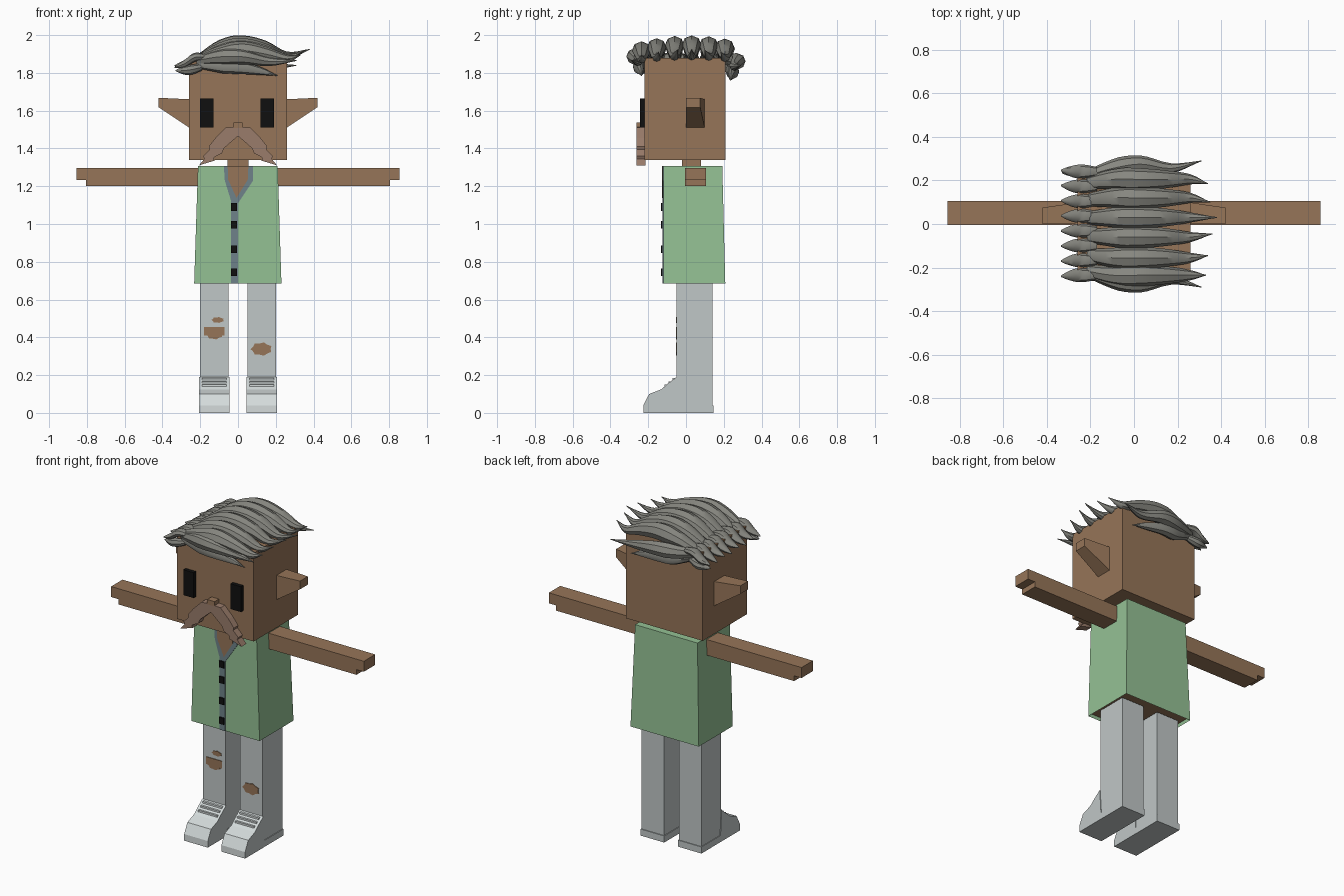
import bpy
import bmesh
import math
from mathutils import Vector

if bpy.data.objects.get("Cube"):
    bpy.data.objects.remove(bpy.data.objects["Cube"])


def material(name, rgb):
    m = bpy.data.materials.new(name)
    m.use_nodes = True
    m.diffuse_color = (*rgb, 1)
    m.node_tree.nodes["Principled BSDF"].inputs["Base Color"].default_value = (*rgb, 1)
    return m


SKIN = material("skin brown", (0.305, 0.178, 0.098))
GREEN = material("vest green", (0.296, 0.533, 0.296))
TRIM = material("slate trim", (0.156, 0.223, 0.251))
CLOTH = material("trouser grey", (0.527, 0.571, 0.571))
SHOE = material("shoe light grey", (0.66, 0.71, 0.71))
BLACK = material("black", (0.005, 0.005, 0.005))
TACHE = material("moustache brown", (0.32, 0.2, 0.145))
HAIR = material("hair grey", (0.242, 0.242, 0.216))


def finish(name, bm, *mats):
    bmesh.ops.recalc_face_normals(bm, faces=bm.faces[:])
    mesh = bpy.data.meshes.new(name)
    bm.to_mesh(mesh)
    bm.free()
    for m in mats:
        mesh.materials.append(m)
    ob = bpy.data.objects.new(name, mesh)
    bpy.context.collection.objects.link(ob)
    return ob


def extrude_profile(bm, start, step):
    face = bm.faces.new([bm.verts.new(p) for p in start])
    res = bmesh.ops.extrude_face_region(bm, geom=[face], use_keep_orig=True)
    moved = [v for v in res["geom"] if isinstance(v, bmesh.types.BMVert)]
    bmesh.ops.translate(bm, vec=step, verts=moved)


def front_shape(name, pts, y0, y1, mat):
    """Outline in x and z, given depth from y0 to y1."""
    bm = bmesh.new()
    extrude_profile(bm, [(x, y0, z) for x, z in pts], (0, y1 - y0, 0))
    return finish(name, bm, mat)


def box(name, x, y, z, mat):
    pts = [(x[0], z[0]), (x[1], z[0]), (x[1], z[1]), (x[0], z[1])]
    return front_shape(name, pts, y[0], y[1], mat)


def smooth_path(keys, steps=4):
    """Catmull-Rom interpolation through the key points."""
    k = [Vector(p) for p in keys]
    k = [k[0] * 2 - k[1]] + k + [k[-1] * 2 - k[-2]]
    out = []
    for a, b, c, d in zip(k, k[1:], k[2:], k[3:]):
        for i in range(steps):
            t = i / steps
            out.append((b * 2 + (c - a) * t + (a * 2 - b * 5 + c * 4 - d) * t * t
                        + (b * 3 - a - c * 3 + d) * t ** 3) / 2)
    return out + [k[-2]]


def lock(name, keys, width, height, taper, sides=8):
    """Hair lock: path swept with a tapering oval section."""
    bm = bmesh.new()
    path = smooth_path(keys)
    rings = []
    for i, p in enumerate(path):
        t = i / (len(path) - 1)
        r = taper(t)
        rings.append([bm.verts.new((p.x, p.y + width * r * math.cos(a), p.z + height * r * math.sin(a)))
                      for a in (2 * math.pi * j / sides for j in range(sides))])
    for a, b in zip(rings, rings[1:]):
        for j in range(sides):
            n = (j + 1) % sides
            bm.faces.new((a[j], a[n], b[n], b[j]))
    bm.faces.new(rings[0])
    bm.faces.new(rings[-1])
    ob = finish(name, bm, HAIR)
    bpy.context.view_layer.objects.active = ob
    ob.select_set(True)
    bpy.ops.object.shade_smooth_by_angle(angle=math.radians(40))
    ob.select_set(False)


# Head, neck and face
box("head", (-0.26, 0.26), (-0.22, 0.21), (1.34, 1.88), SKIN)
box("neck", (-0.055, 0.055), (-0.02, 0.08), (1.28, 1.35), SKIN)
box("nose", (-0.025, 0.025), (-0.262, -0.21), (1.508, 1.537), SKIN)
box("right_eye", (-0.2, -0.13), (-0.243, -0.21), (1.51, 1.665), BLACK)
box("left_eye", (0.12, 0.19), (-0.243, -0.21), (1.51, 1.665), BLACK)

TACHE_HALF = [(0, 1.515), (0.065, 1.51), (0.12, 1.455), (0.155, 1.41), (0.15, 1.395),
              (0.185, 1.36), (0.178, 1.345), (0.207, 1.31), (0.16, 1.325), (0.125, 1.335),
              (0.128, 1.352), (0.085, 1.375), (0.075, 1.4), (0.03, 1.44), (0, 1.465)]
EAR = [(0.25, 1.505), (0.42, 1.618), (0.42, 1.668), (0.25, 1.66)]

for side, s in (("left", 1), ("right", -1)):
    front_shape(side + "_moustache", [(s * x, z) for x, z in TACHE_HALF], -0.262, -0.215, TACHE)
    ear = front_shape(side + "_ear", [(s * x, z) for x, z in EAR], 0, 0.1, SKIN)
    for v in ear.data.vertices:
        if abs(v.co.x) > 0.4 and v.co.y > 0.05:
            v.co.y = 0.075
    # Arm with a stepped hand end
    arm = [(0.2, 1.2), (0.805, 1.2), (0.805, 1.232), (0.855, 1.232), (0.855, 1.296), (0.2, 1.296)]
    front_shape(side + "_arm", [(s * x, z) for x, z in arm], -0.005, 0.105, SKIN)

# Vest: tapered box with a recessed skin-coloured underside
bm = bmesh.new()
low = [bm.verts.new((x, y, 0.685)) for x, y in ((-0.232, -0.12), (0.23, -0.12), (0.23, 0.208), (-0.232, 0.208))]
top = [bm.verts.new((x, y, 1.307)) for x, y in ((-0.212, -0.12), (0.21, -0.12), (0.21, 0.192), (-0.212, 0.192))]
bm.faces.new(top)
under = bm.faces.new(low)
for i in range(4):
    j = (i + 1) % 4
    bm.faces.new((low[i], low[j], top[j], top[i]))
bmesh.ops.recalc_face_normals(bm, faces=bm.faces[:])
bmesh.ops.inset_individual(bm, faces=[under], thickness=0.005, depth=-0.02)
under.material_index = 1
finish("vest", bm, GREEN, SKIN)

# Neckline, button strip and buttons
front_shape("collar_trim", [(-0.075, 1.307), (-0.07, 1.23), (-0.036, 1.12), (0, 1.11),
                            (0.08, 1.23), (0.08, 1.307)], -0.124, -0.117, TRIM)
front_shape("open_neckline", [(-0.055, 1.308), (-0.052, 1.235), (-0.008, 1.138),
                              (0.052, 1.235), (0.055, 1.308)], -0.126, -0.119, SKIN)
box("button_strip", (-0.038, 0), (-0.124, -0.117), (0.685, 1.125), TRIM)
for i, z in enumerate((1.09, 0.995, 0.866, 0.745)):
    box(f"button_{i + 1}", (-0.036, -0.004), (-0.132, -0.12), (z - 0.02, z + 0.02), BLACK)

# Legs and shoes
SHOE_SIDE = [(0.145, 0), (-0.226, 0), (-0.226, 0.04), (-0.195, 0.1), (-0.13, 0.125),
             (-0.1, 0.152), (-0.05, 0.19), (-0.04, 0.04), (0.145, 0.04)]
for side, s in (("left", 1), ("right", -1)):
    box(side + "_leg", sorted((s * 0.05, s * 0.202)), (-0.05, 0.14), (0.02, 0.7), CLOTH)
    bm = bmesh.new()
    extrude_profile(bm, [(s * 0.046, y, z) for y, z in SHOE_SIDE], (s * 0.16, 0, 0))
    bmesh.ops.recalc_face_normals(bm, faces=bm.faces[:])
    for f in bm.faces:
        f.material_index = int(f.normal.y < -0.3)
    finish(side + "_shoe", bm, CLOTH, SHOE)
    for i in range(3):
        y, z = -0.115 + 0.022 * i, 0.142 + 0.018 * i
        box(f"{side}_lace_{i + 1}", sorted((s * 0.06, s * 0.19)), (y, y + 0.015), (z - 0.008, z + 0.007), SHOE)


# Ripped knees: ragged oval plates
def rip(name, cx, cz, w, h):
    pts = []
    for i in range(14):
        a = 2 * math.pi * i / 14
        r = 1 if i % 2 else 0.84
        pts.append((cx + w * r * math.cos(a), cz + h * r * math.sin(a)))
    front_shape(name, pts, -0.054, -0.048, SKIN)


box("right_knee_rip", (-0.18, -0.072), (-0.054, -0.048), (0.41, 0.455), SKIN)
rip("right_knee_rip_lower", -0.125, 0.415, 0.045, 0.027)
rip("right_knee_rip_upper", -0.107, 0.492, 0.034, 0.016)
rip("left_knee_rip", 0.124, 0.338, 0.058, 0.036)


# Hair: long locks combed over from a parting, short locks on the other side
def leaf(t):
    return 0.55 + 0.45 * t / 0.3 if t < 0.3 else max(0.04, 1 - ((t - 0.3) / 0.7) ** 1.7)


def short_leaf(t):
    return 0.6 + 0.4 * math.sin(math.pi * t) - 0.5 * t ** 3


LONG = [(-0.235, 0, 0.33), (-0.155, 0.01, 0.34), (-0.06, 0.015, 0.36), (0.03, 0, 0.38),
        (0.12, -0.02, 0.35), (0.205, -0.02, 0.34)]
for i, (y, shift, tip) in enumerate(LONG):
    lift = 0.03 * (1 - (abs(y - 0.02) / 0.25) ** 2)
    keys = [(-0.215, y * 0.92, 1.868), (-0.1, y, 1.9 + lift), (0.03, y, 1.918 + lift),
            (0.15, y, 1.9 + lift), (0.26, y, 1.875 + lift * 0.5), (tip, y + shift, 1.895 + lift)]
    lock(f"long_lock_{i + 1}", keys, 0.053, 0.052, leaf)

for i in range(8):
    y = -0.235 + 0.068 * i
    end = y * 1.02
    keys = [(-0.17, y, 1.885), (-0.23, y, 1.882), (-0.28, y, 1.85), (-0.335, end, 1.828 + 0.01 * (i % 2))]
    lock(f"short_lock_{i + 1}", keys, 0.034, 0.026, short_leaf)

# Side locks hanging over the forehead and the back of the head
for name, s, drop in (("front", -1, 0), ("back", 1, 0.025)):
    lock(name + "_upper_lock", [(-0.22, s * 0.22, 1.865), (-0.1, s * 0.255, 1.885 - drop),
                                (0.03, s * 0.275, 1.885 - drop), (0.17, s * 0.255, 1.86 - drop),
                                (0.31, s * 0.29, 1.865 - drop)], 0.045, 0.045, leaf)
    lock(name + "_lower_lock", [(-0.21, s * 0.225, 1.845), (-0.1, s * 0.24, 1.838 - drop),
                                (0, s * 0.25, 1.83 - drop), (0.12, s * 0.24, 1.81 - drop),
                                (0.21, s * 0.235, 1.785 - drop)], 0.035, 0.04, leaf)
    lock(name + "_temple_lock", [(-0.19, s * 0.23, 1.83), (-0.26, s * 0.24, 1.815),
                                 (-0.33, s * 0.235, 1.812)], 0.028, 0.028, short_leaf)
